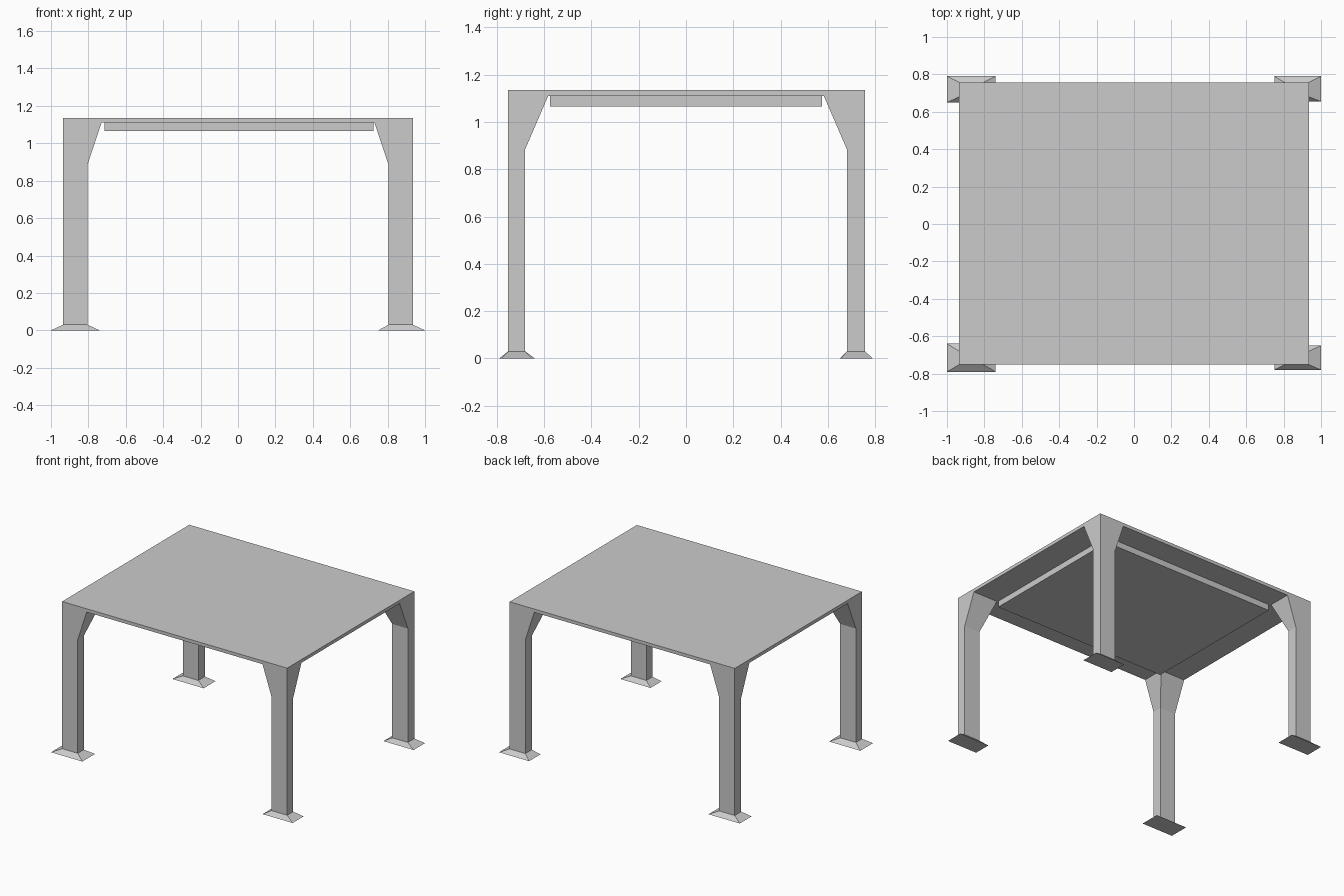
import bpy, bmesh

if "Cube" in bpy.data.objects:
    bpy.data.objects.remove(bpy.data.objects["Cube"])


def loft(name, sections):
    """Closed solid through rectangular sections (x0, x1, y0, y1, z)."""
    bm = bmesh.new()
    rings = []
    for x0, x1, y0, y1, z in sections:
        corners = ((x0, y0), (x1, y0), (x1, y1), (x0, y1))
        rings.append([bm.verts.new((x, y, z)) for x, y in corners])
    bm.faces.new(rings[0])
    bm.faces.new(rings[-1])
    for low, high in zip(rings, rings[1:]):
        for i in range(4):
            j = (i + 1) % 4
            bm.faces.new((low[i], low[j], high[j], high[i]))
    bmesh.ops.recalc_face_normals(bm, faces=bm.faces)
    mesh = bpy.data.meshes.new(name)
    bm.to_mesh(mesh)
    bm.free()
    obj = bpy.data.objects.new(name, mesh)
    bpy.context.collection.objects.link(obj)
    return obj


X, Y0, Y1 = 0.935, -0.752, 0.757      # outer edges of the top
FOOT, KNEE, UNDER, TOP = 0.03, 0.885, 1.11, 1.135

# Thin table top and the shallow slab hanging beneath it
loft("table_top", [(-X, X, Y0, Y1, UNDER), (-X, X, Y0, Y1, TOP)])
loft("under_slab", [(-0.715, 0.725, -0.575, 0.575, 1.065),
                    (-0.715, 0.725, -0.575, 0.575, UNDER)])

# Legs: flared foot pad, straight post, bracket widening inward at the top
# name: side x, side y, foot inner x, foot inner y, foot outer y
legs = {
    "front_left": (-1, -1, 0.74, 0.64, 0.79),
    "front_right": (1, -1, 0.75, 0.65, 0.78),
    "back_left": (-1, 1, 0.74, 0.65, 0.79),
    "back_right": (1, 1, 0.75, 0.655, 0.79),
}
for name, (sx, sy, foot_x, foot_y, foot_out) in legs.items():
    out_y = abs(Y0) if sy < 0 else Y1
    loft(name + "_foot", [
        (sx * foot_x, sx * 1.0, sy * foot_y, sy * foot_out, 0),
        (sx * 0.805, sx * X, sy * 0.68, sy * out_y, FOOT)])
    loft(name + "_leg", [
        (sx * 0.805, sx * X, sy * 0.68, sy * out_y, FOOT),
        (sx * 0.805, sx * X, sy * 0.68, sy * out_y, KNEE),
        (sx * 0.73, sx * X, sy * 0.583, sy * out_y, UNDER)])
